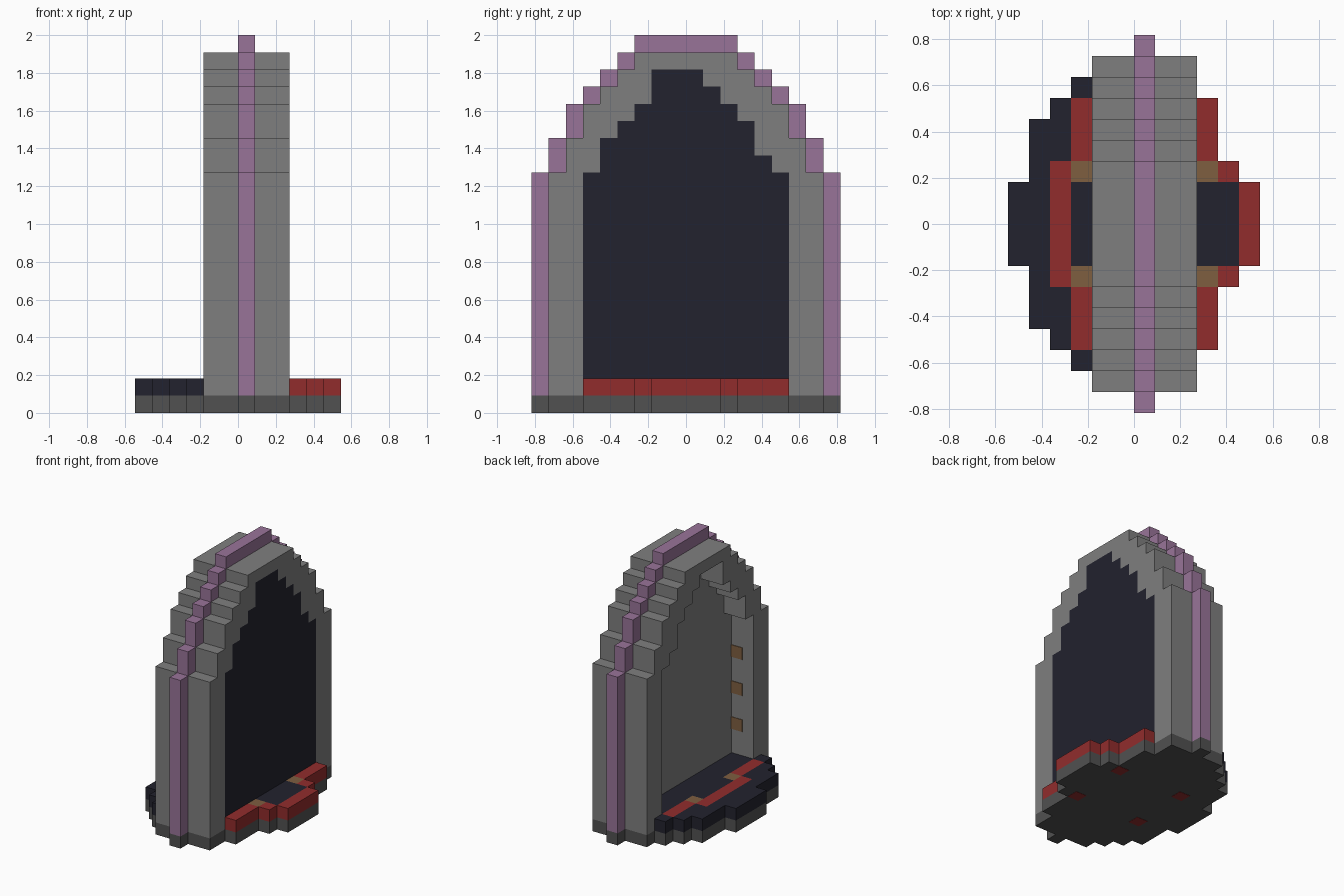
import bpy
import bmesh
from mathutils import Vector

cube = bpy.data.objects.get("Cube")
if cube:
    bpy.data.objects.remove(cube, do_unlink=True)

U = 1 / 11  # size of one block


def material(name, rgb):
    linear = [((c / 255 + 0.055) / 1.055) ** 2.4 for c in rgb]
    m = bpy.data.materials.new(name)
    m.use_nodes = True
    m.diffuse_color = (*linear, 1)
    m.node_tree.nodes["Principled BSDF"].inputs["Base Color"].default_value = (*linear, 1)
    return m


STONE = material("grey stone", (127, 127, 127))
SLATE = material("dark grey base", (81, 81, 81))
NAVY = material("dark navy", (34, 34, 46))
RED = material("red", (145, 44, 44))
BROWN = material("brown", (126, 94, 64))
PURPLE = material("purple", (153, 116, 153))


def prism(name, points, axis, low, high, *mats):
    """Extrude a flat outline, in block units, along x or z."""
    bm = bmesh.new()
    if axis == "x":
        verts = [bm.verts.new(Vector((low, a, b)) * U) for a, b in points]
        move = Vector((high - low, 0, 0)) * U
    else:
        verts = [bm.verts.new(Vector((a, b, low)) * U) for a, b in points]
        move = Vector((0, 0, high - low)) * U
    face = bm.faces.new(verts)
    new = bmesh.ops.extrude_face_region(bm, geom=[face])["geom"]
    bmesh.ops.translate(bm, vec=move, verts=[v for v in new if isinstance(v, bmesh.types.BMVert)])
    bmesh.ops.recalc_face_normals(bm, faces=bm.faces)
    mesh = bpy.data.meshes.new(name)
    bm.to_mesh(mesh)
    bm.free()
    for m in mats:
        mesh.materials.append(m)
    obj = bpy.data.objects.new(name, mesh)
    bpy.context.collection.objects.link(obj)
    return obj


def box(name, mat, x0, x1, y0, y1, z0=1, z1=2):
    return prism(name, [(x0, y0), (x1, y0), (x1, y1), (x0, y1)], "z", z0, z1, mat)


def pair(name, mat, x0, x1, y0, y1, z0=1, z1=2):
    box(name + "_back", mat, x0, x1, y0, y1, z0, z1)
    box(name + "_front", mat, x0, x1, -y1, -y0, z0, z1)


def skyline(columns, end, ground=1):
    """Stepped outline from (start, height) columns."""
    pts = [(columns[0][0], ground)]
    for i, (start, top) in enumerate(columns):
        stop = columns[i + 1][0] if i + 1 < len(columns) else end
        pts += [(start, top), (stop, top)]
    return pts + [(end, ground)]


def arch(half):
    """Symmetric stepped arch, narrowing one block per step."""
    tops = [14, 16, 18, 19, 20, 21, 22][:half - 2]
    left = [(i - half, t) for i, t in enumerate(tops)]
    right = [(half - i - 1, t) for i, t in reversed(list(enumerate(tops[:-1])))]
    return skyline(left + right, half)


# Doorway outline, slightly uneven like worn stone
opening = skyline([(-6, 14), (-5, 16), (-4, 17), (-3, 18), (-2, 20),
                   (1, 19), (2, 18), (3, 17), (4, 15), (5, 14)], 6)

# Stone arch, its middle rib, and the door filling the opening
prism("stone_arch", arch(8) + opening[::-1], "x", -2, 3, STONE)
prism("arch_rib", arch(9) + opening[::-1], "x", 0, 1, PURPLE)
door = prism("door_panel", opening, "x", 0, 3, STONE, NAVY)
for f in door.data.polygons:
    f.material_index = int(f.normal.x > 0.5)

# Base slab, symmetric front to back
side = skyline([(-6, 2), (-5, 5), (-4, 6), (-3, 7), (-2, 8), (0, 9),
                (1, 8), (3, 6), (4, 3), (5, 2)], 6, ground=0)[1:-1]
prism("base_slab", side + [(x, -y) for x, y in reversed(side)], "z", 0, 1, SLATE)

# Steps on the left side of the model
pair("left_step_trim", RED, 3, 4, 3, 6)
pair("left_step_corner", RED, 4, 5, 2, 3)
box("left_step_edge", RED, 5, 6, -2, 2)
box("left_step_floor", NAVY, 3, 5, -2, 2)
pair("left_step_block", BROWN, 3, 4, 2, 3)

# Steps on the right side of the model
box("recess_floor", NAVY, -2, 0, -6, 6)
box("right_step_floor", NAVY, -3, -2, -2, 2)
pair("right_step_block", BROWN, -3, -2, 2, 3)
pair("right_step_trim", RED, -3, -2, 3, 6)
pair("right_step_end", NAVY, -3, -2, 6, 7)
box("right_step_band", RED, -4, -3, -3, 3)
pair("right_step_shoulder", NAVY, -4, -3, 3, 6)
box("right_step_middle", NAVY, -5, -4, -5, 5)
box("right_step_edge", NAVY, -6, -5, -2, 2)

# Hinges on the recess jambs, red studs under the base
for i, z in enumerate((4, 7, 10)):
    pair(f"hinge_{i + 1}", BROWN, -1, 0, 5.95, 6, z, z + 1)
for label, x in (("left", 3), ("right", -3)):
    pair(label + "_under_stud", RED, x, x + 1, 2, 3, -0.02, 0.05)
